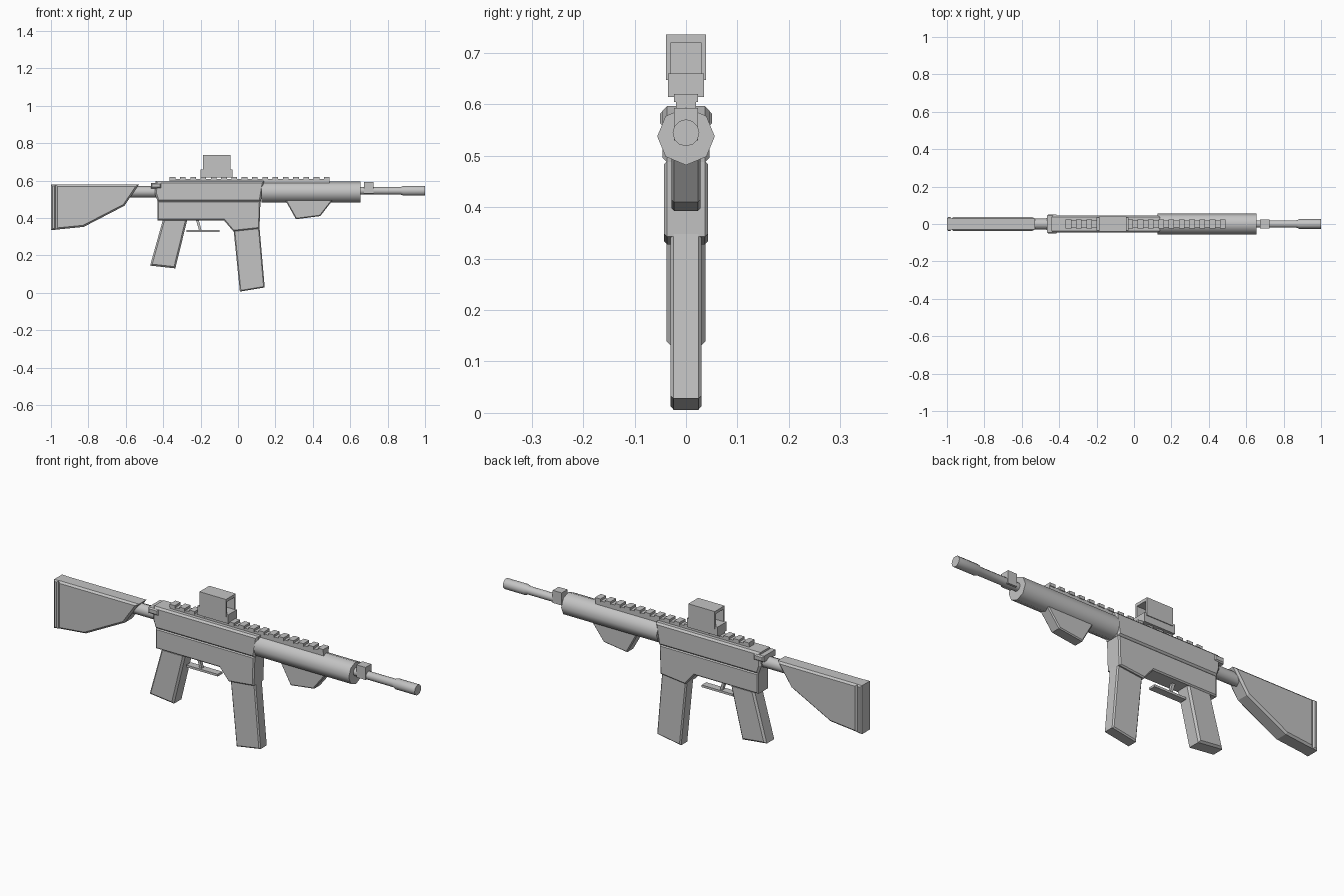
import bpy, bmesh, math
from mathutils import Vector

cube = bpy.data.objects.get("Cube")
if cube:
    bpy.data.objects.remove(cube, do_unlink=True)

grey = bpy.data.materials.new("plain grey")
grey.use_nodes = True
tone = (0.55, 0.55, 0.55, 1)
grey.diffuse_color = tone
grey.node_tree.nodes["Principled BSDF"].inputs["Base Color"].default_value = tone


def finish(name, bm):
    bmesh.ops.recalc_face_normals(bm, faces=bm.faces)
    mesh = bpy.data.meshes.new(name)
    bm.to_mesh(mesh)
    bm.free()
    mesh.materials.append(grey)
    obj = bpy.data.objects.new(name, mesh)
    bpy.context.collection.objects.link(obj)
    return obj


def prism(name, profile, half, chamfer=0.0):
    """Side profile in x and z, given thickness in y, with chamfered rims."""
    bm = bmesh.new()
    base = bm.faces.new([bm.verts.new((x, -half, z)) for x, z in profile])
    out = bmesh.ops.extrude_face_region(bm, geom=[base], use_keep_orig=True)
    moved = [v for v in out["geom"] if isinstance(v, bmesh.types.BMVert)]
    bmesh.ops.translate(bm, verts=moved, vec=Vector((0, 2 * half, 0)))
    bmesh.ops.recalc_face_normals(bm, faces=bm.faces)
    if chamfer:
        rims = [e for e in bm.edges
                if abs(e.verts[0].co.y - e.verts[1].co.y) < half]
        bmesh.ops.bevel(bm, geom=rims, offset=chamfer, segments=1,
                        profile=0.5, affect='EDGES')
    return finish(name, bm)


def block(name, x0, x1, half, z0, z1, chamfer=0.0):
    return prism(name, [(x0, z0), (x1, z0), (x1, z1), (x0, z1)], half, chamfer)


def lathe(name, stations, z, sides, angle):
    """Round part along x from (x, radius) stations."""
    bm = bmesh.new()
    rings = []
    for x, r in stations:
        turn = [2 * math.pi * i / sides for i in range(sides)]
        rings.append([bm.verts.new((x, r * math.cos(t), z + r * math.sin(t))) for t in turn])
    for a, b in zip(rings, rings[1:]):
        for i in range(sides):
            j = (i + 1) % sides
            bm.faces.new((a[i], a[j], b[j], b[i]))
    bm.faces.new(rings[0])
    bm.faces.new(rings[-1])
    obj = finish(name, bm)
    bpy.ops.object.select_all(action='DESELECT')
    obj.select_set(True)
    bpy.context.view_layer.objects.active = obj
    bpy.ops.object.shade_smooth_by_angle(angle=math.radians(angle))
    return obj


# Stock, butt plate and connecting tube
prism("stock", [(-.975, .578), (-.53, .578), (-.607, .465), (-.825, .352),
                (-.975, .337)], .038, .009)
prism("butt_plate", [(-1, .578), (-.975, .578), (-.975, .337), (-1, .334)], .038, .007)
lathe("stock_tube", [(-.6, .03), (-.42, .03)], .54, 8, 50)

# Receiver halves and rear handle
prism("upper_receiver", [(-.44, .597), (.14, .597), (.122, .488), (-.43, .488),
                         (-.445, .53)], .046, .009)
prism("lower_receiver", [(-.43, .49), (.12, .49), (.115, .343), (-.025, .328),
                         (-.075, .387), (-.43, .387)], .043, .006)
block("rear_handle", -.465, -.41, .051, .558, .588, .006)

# Grip, magazine, trigger and guard
prism("grip", [(-.40, .395), (-.27, .395), (-.335, .13), (-.47, .145)], .038, .009)
prism("magazine", [(-.025, .35), (.115, .35), (.143, .028), (.01, .006)], .03, .006)
prism("trigger", [(-.225, .39), (-.21, .39), (-.195, .333), (-.208, .333)], .008)
block("trigger_guard", -.275, -.1, .018, .325, .336)

# Handguard and lower hand stop
lathe("handguard", [(.125, .056), (.655, .056)], .538, 8, 50)
prism("hand_stop", [(.25, .5), (.51, .5), (.44, .41), (.31, .393)], .028, .005)

# Barrel with wider muzzle and front sight block
lathe("barrel", [(.64, .02), (.87, .02), (.885, .026), (1, .026)], .545, 12, 40)
block("front_sight_block", .675, .725, .023, .53, .593)

# Top rail with evenly spaced teeth
block("rail_base", -.365, .49, .019, .585, .609)
for i in range(16):
    x = -.365 + i * .055
    block(f"rail_tooth_{i + 1}", x, x + .03, .023, .605, .62)

# Optic: base, hooded frame and lens plate
block("optic_base", -.2, -.03, .035, .615, .66)
block("optic_roof", -.187, -.04, .039, .721, .736)
for side, name in ((-1, "right"), (1, "left")):
    wall = block(f"optic_wall_{name}", -.187, -.04, .005, .648, .722)
    wall.location.y = side * .034
block("optic_lens", -.117, -.109, .03, .655, .723)
